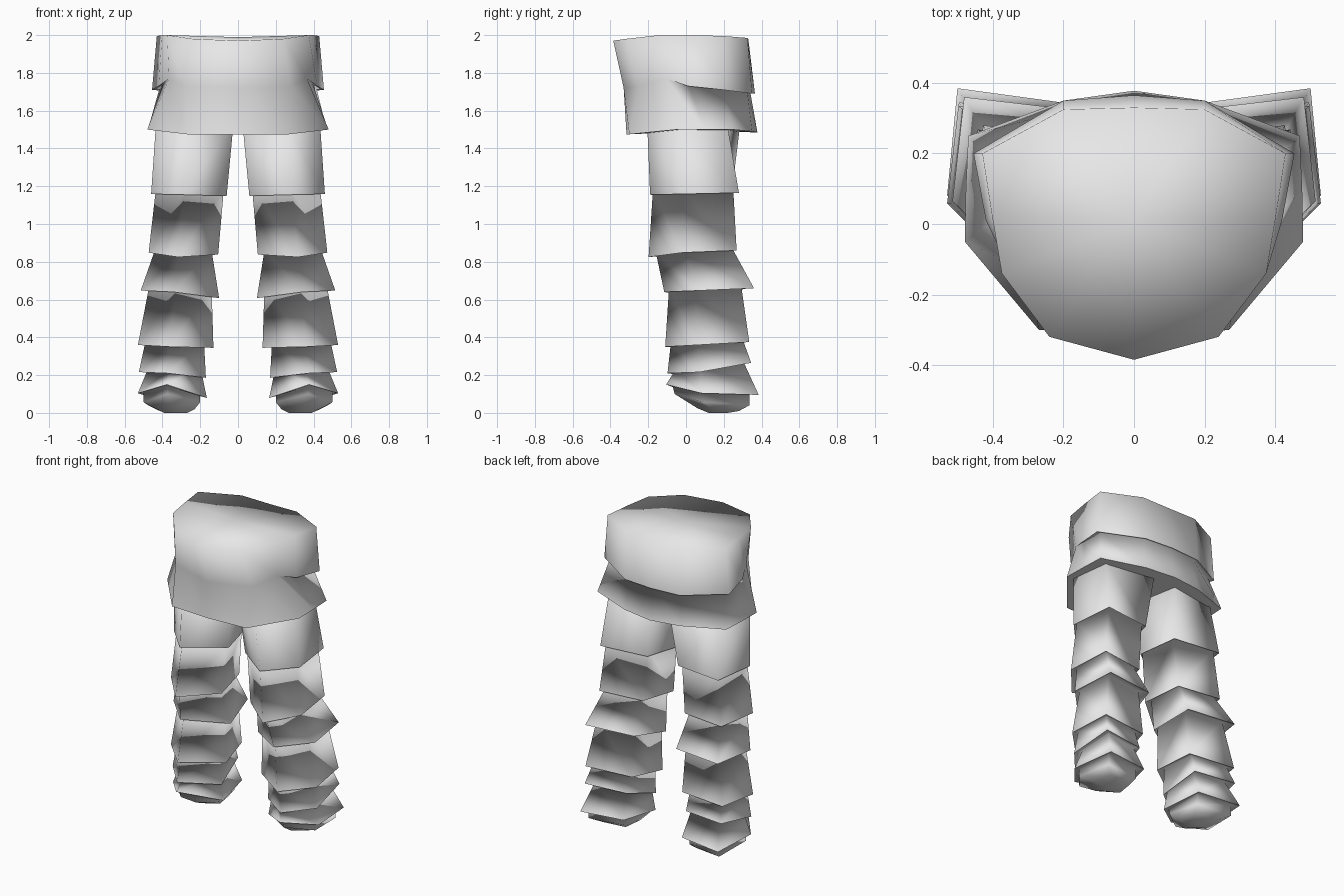
import bpy, bmesh

if "Cube" in bpy.data.objects:
    bpy.data.objects.remove(bpy.data.objects["Cube"])

grey = bpy.data.materials.new("light_grey_cloth")
grey.diffuse_color = (0.8, 0.8, 0.8, 1)
grey.use_nodes = True
grey.node_tree.nodes["Principled BSDF"].inputs["Base Color"].default_value = grey.diffuse_color


def loft(name, rings):
    """Skin closed rings; each ring is (points, y above which its edges are sharp or None)."""
    bm = bmesh.new()
    loops = [[bm.verts.new(p) for p in pts] for pts, _ in rings]
    n = len(loops[0])
    for a, b in zip(loops, loops[1:]):
        for k in range(n):
            bm.faces.new((a[k], a[(k + 1) % n], b[(k + 1) % n], b[k]))
    # caps fan out from a centre point
    for lp in (loops[0], loops[-1]):
        c = bm.verts.new(sum((v.co for v in lp), lp[0].co * 0) / n)
        for k in range(n):
            bm.faces.new((lp[k], lp[(k + 1) % n], c))
    # hems stay crisp, everything else is smooth
    for f in bm.faces:
        f.smooth = True
    for lp, (_, ymin) in zip(loops, rings):
        if ymin is None:
            continue
        for k in range(n):
            a, b = lp[k], lp[(k + 1) % n]
            if (a.co.y + b.co.y) / 2 > ymin:
                bm.edges.get((a, b)).smooth = False
    bmesh.ops.remove_doubles(bm, verts=bm.verts, dist=0.0005)
    bmesh.ops.recalc_face_normals(bm, faces=bm.faces)
    me = bpy.data.meshes.new(name)
    bm.to_mesh(me)
    bm.free()
    me.materials.append(grey)
    ob = bpy.data.objects.new(name, me)
    bpy.context.collection.objects.link(ob)
    return ob


def mirrored(half):
    """Half outline from front centre to back centre, completed across x."""
    return half + [(-x, y, z) for x, y, z in half[-2:0:-1]]


# Pelvis: waist band over a short skirt, blending together at the front
waist_top = [(0, -.385, 1.97), (.24, -.32, 1.98), (.375, -.14, 2), (.402, .02, 2),
             (.43, .2, 1.995), (.2, .325, 1.985), (0, .33, 1.98)]
waist_hem = [(0, -.33, 1.72), (.28, -.25, 1.73), (.365, -.105, 1.77), (.42, .01, 1.73),
             (.455, .2, 1.71), (.2, .35, 1.69), (0, .365, 1.69)]
skirt_top = waist_hem[:3] + [(.395, .01, 1.745), (.415, .19, 1.72), (.19, .325, 1.70), (0, .34, 1.70)]
skirt_hem = [(0, -.315, 1.475), (.27, -.3, 1.475), (.48, -.05, 1.5), (.477, .1, 1.5),
             (.47, .25, 1.5), (.2, .35, 1.49), (0, .378, 1.485)]
loft("pelvis", [(mirrored(waist_top), None), (mirrored(waist_hem), -.12),
                (mirrored(skirt_top), None), (mirrored(skirt_hem), -9)])


def leg_ring(side, o, i, f, b, zf, zb, sag_o=0, sag_i=0, bulge=0):
    """Five-sided section: outer and inner x, front and back y, front and back height,
    drop of the outer and inner corners, extra depth of the inner back corner."""
    w, d = o - i, b - f
    pts = [(i + .58 * w, f, 0), (o, f + .38 * d, sag_o), (i + .92 * w, b, 0),
           (i + .13 * w, b - .08 * d + bulge, 0), (i, f + .38 * d, sag_i)]
    return [(side * x, y, zf + (zb - zf) * (y - f) / d - s) for x, y, s in pts]


# Leg tiers, each flaring from its top to its hem
tiers = [
    ((.435, .025, -.205, .22, 1.52, 1.52, 0, 0, .10), (.46, .06, -.19, .28, 1.155, 1.165, 0, .01)),  # upper thigh
    ((.435, .075, -.175, .25, 1.18, 1.19), (.473, .105, -.198, .268, .825, .86, -.01, 0)),  # lower thigh
    ((.44, .14, -.16, .24, .85, .88), (.515, .10, -.115, .36, .64, .66, 0, .04)),           # knee
    ((.47, .14, -.09, .29, .66, .69), (.53, .13, -.11, .335, .35, .375, 0, .015)),          # shin
    ((.49, .18, -.08, .30, .37, .39), (.525, .17, -.098, .345, .21, .265, .015, .045)),     # ankle
    ((.47, .20, -.055, .30, .23, .28), (.53, .165, -.105, .385, .15, .095, .025, .05)),     # foot cuff
]

for side, name in ((1, "right_leg"), (-1, "left_leg")):
    rings = []
    for top, hem in tiers:
        rings += [(leg_ring(side, *top), None), (leg_ring(side, *hem), -9)]
    # rounded sole
    rings.append((leg_ring(side, .50, .20, -.07, .335, .14, .11, .02, .04), None))
    rings.append((leg_ring(side, .50, .20, -.06, .335, .10, .04, .02, .02), None))
    rings.append((leg_ring(side, .43, .23, .06, .28, .025, .01), None))
    rings.append((leg_ring(side, .39, .27, .12, .22, 0, 0), None))
    loft(name, rings)
